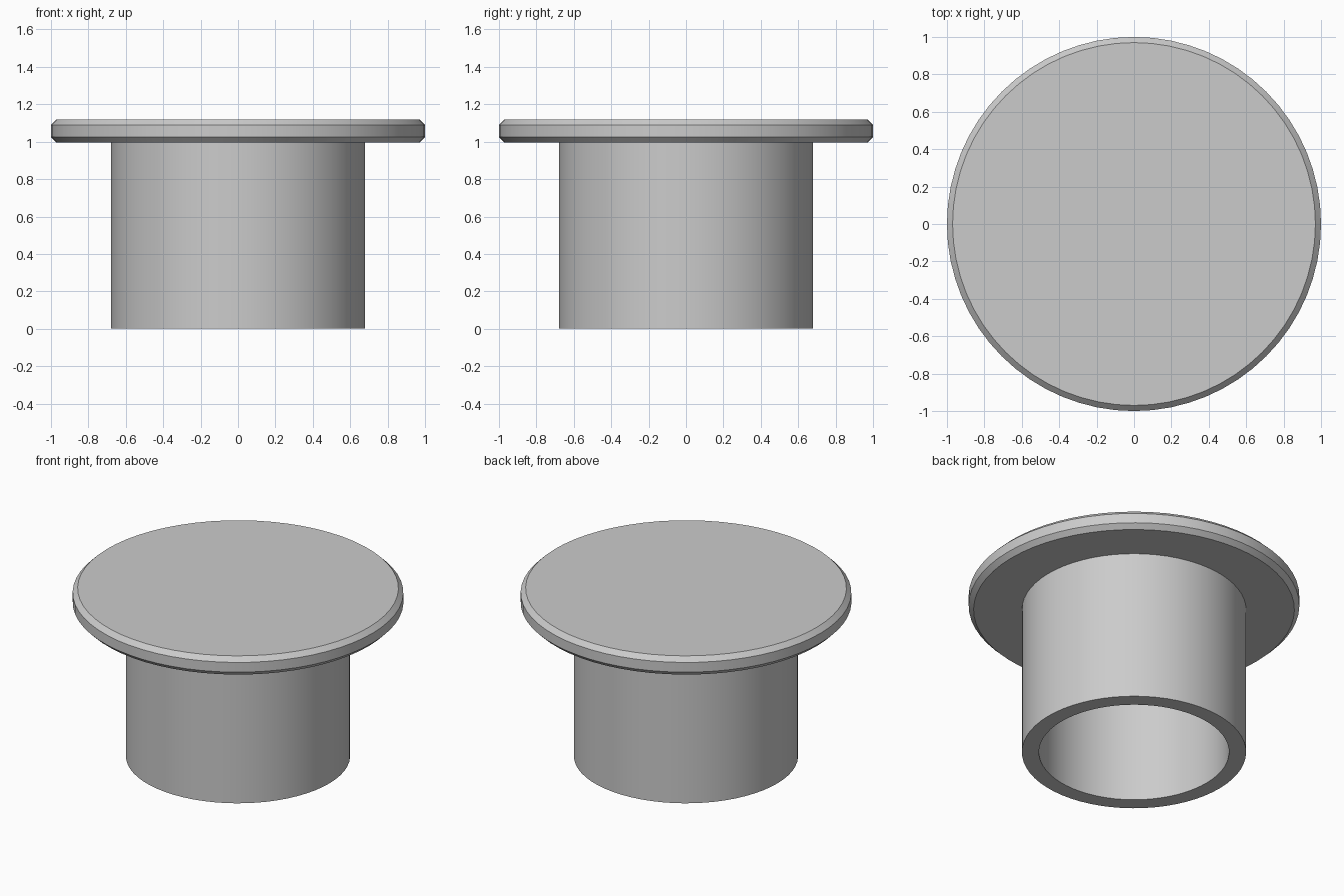
import bpy
import bmesh
import math

SIDES = 64

cube = bpy.data.objects.get("Cube")
if cube:
    bpy.data.objects.remove(cube, do_unlink=True)

# Plain grey for the whole model
grey = bpy.data.materials.new("plain_grey")
grey.use_nodes = True
color = (0.6, 0.6, 0.6, 1)
grey.diffuse_color = color
grey.node_tree.nodes["Principled BSDF"].inputs["Base Color"].default_value = color


def lathe(name, profile):
    """Spin a closed (radius, height) outline around z; radius 0 makes a pole."""
    bm = bmesh.new()
    verts = [bm.verts.new((r, 0, z)) for r, z in profile]
    edges = [bm.edges.new(pair) for pair in zip(verts, verts[1:])]
    bmesh.ops.spin(bm, geom=verts + edges, axis=(0, 0, 1), cent=(0, 0, 0),
                   angle=math.tau, steps=SIDES, use_duplicate=False)
    bmesh.ops.remove_doubles(bm, verts=bm.verts, dist=0.0001)
    bmesh.ops.recalc_face_normals(bm, faces=bm.faces)
    mesh = bpy.data.meshes.new(name)
    bm.to_mesh(mesh)
    bm.free()
    mesh.materials.append(grey)
    obj = bpy.data.objects.new(name, mesh)
    bpy.context.collection.objects.link(obj)
    bpy.context.view_layer.objects.active = obj
    obj.select_set(True)
    bpy.ops.object.shade_smooth_by_angle(angle=math.radians(30))
    obj.select_set(False)
    return obj


# Hollow plug: bore, open rim, sleeve wall, then the chamfered flange
BORE, SLEEVE, FLANGE = 0.575, 0.678, 1.0
UNDER, TOP, CHAMFER = 0.995, 1.12, 0.03
lathe("flanged_plug", [
    (0, UNDER), (BORE, UNDER), (BORE, 0), (SLEEVE, 0), (SLEEVE, UNDER),
    (FLANGE - CHAMFER, UNDER), (FLANGE, UNDER + CHAMFER),
    (FLANGE, TOP - CHAMFER), (FLANGE - CHAMFER, TOP), (0, TOP),
])
